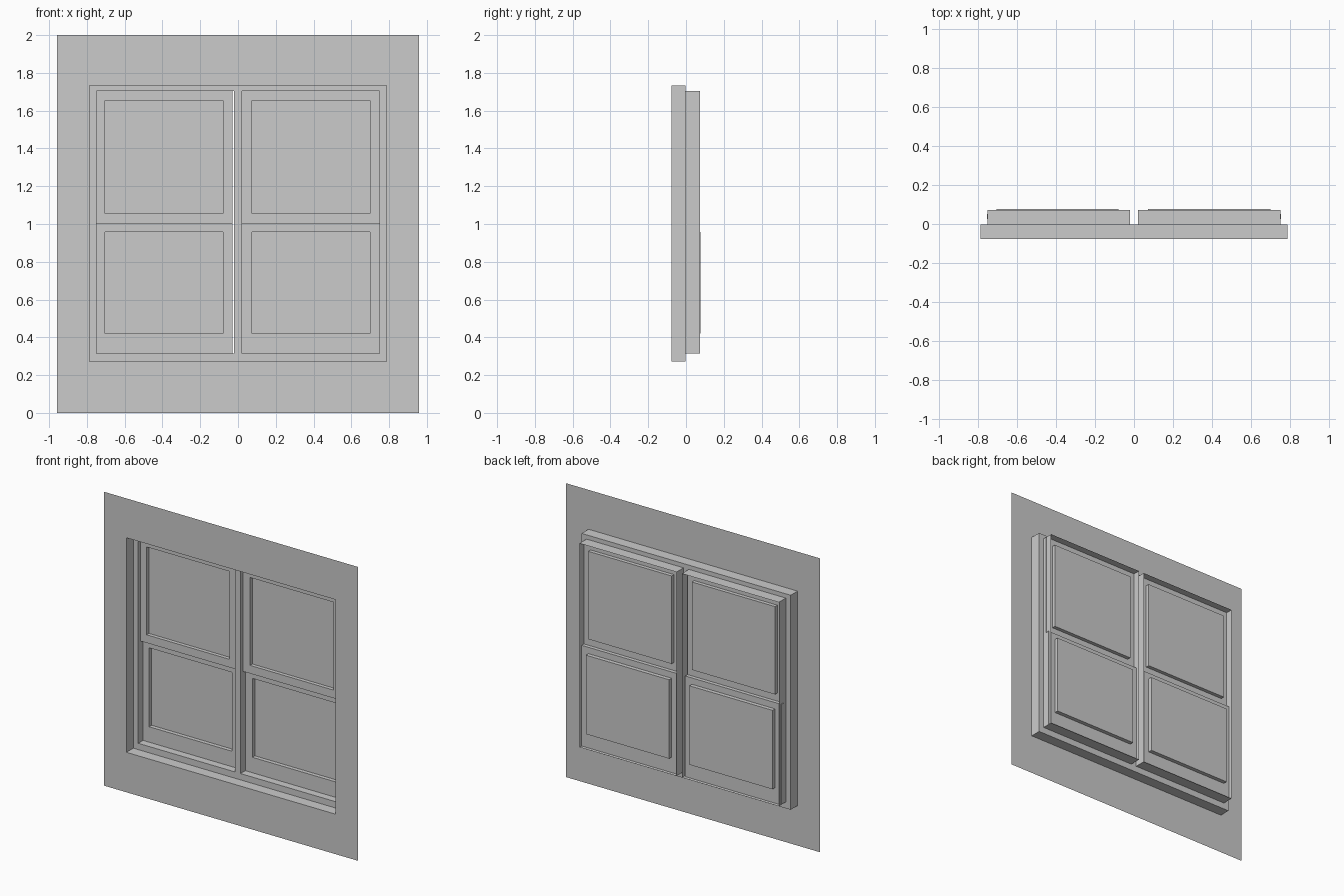
import bpy, bmesh

if "Cube" in bpy.data.objects:
    bpy.data.objects.remove(bpy.data.objects["Cube"])


def sheet(bm, y, outer, holes=()):
    """Front-facing flat sheet (x0, x1, z0, z1) at depth y with rectangular holes."""
    xs = sorted({v for r in (outer, *holes) for v in r[:2]})
    zs = sorted({v for r in (outer, *holes) for v in r[2:]})
    for a, b in zip(xs, xs[1:]):
        for c, d in zip(zs, zs[1:]):
            mx, mz = (a + b) / 2, (c + d) / 2
            if any(h[0] < mx < h[1] and h[2] < mz < h[3] for h in holes):
                continue
            bm.faces.new([bm.verts.new((x, y, z))
                          for x, z in ((a, c), (b, c), (b, d), (a, d))])


def tunnel(bm, y0, y1, r):
    """Four reveal walls facing into the opening."""
    a, b, c, d = r
    pts = [(a, c), (b, c), (b, d), (a, d)]
    for p, q in zip(pts, pts[1:] + pts[:1]):
        bm.faces.new([bm.verts.new(v) for v in (
            (p[0], y0, p[1]), (q[0], y0, q[1]), (q[0], y1, q[1]), (p[0], y1, p[1]))])


def finish(bm, name):
    bmesh.ops.remove_doubles(bm, verts=bm.verts, dist=1e-5)
    me = bpy.data.meshes.new(name)
    bm.to_mesh(me)
    bm.free()
    bpy.context.collection.objects.link(bpy.data.objects.new(name, me))


FRONT, MID, UPPER, LOWER, RIM, BACK = -0.076, -0.002, 0.025, 0.05, 0.073, 0.077
opening = (-0.787, 0.787, 0.272, 1.732)
bays = {"left": (-0.75, -0.02, 0.315, 1.703), "right": (0.02, 0.75, 0.315, 1.703)}

# Wall with the outer reveal
bm = bmesh.new()
sheet(bm, FRONT, (-0.957, 0.957, 0, 2), [opening])
tunnel(bm, FRONT, MID, opening)
finish(bm, "wall")

# Window frame with centre mullion and deep jambs
bm = bmesh.new()
sheet(bm, MID, opening, list(bays.values()))
for r in bays.values():
    tunnel(bm, MID, RIM, r)
finish(bm, "window_frame")

# Sashes: upper one forward, lower one set back, each with recessed glass
for side, (bx0, bx1, z0, z1) in bays.items():
    x0, x1 = (-0.753, -0.029) if side == "left" else (bx0, 0.753)
    gx0, gx1 = (-0.705, -0.08) if side == "left" else (0.073, 0.7)
    for level, y, za, zb, ga, gb in (("upper", UPPER, 1.0, z1, 1.055, 1.653),
                                     ("lower", LOWER, z0, 1.0, 0.42, 0.957)):
        glass = (gx0, gx1, ga, gb)
        depth = LOWER if level == "upper" else BACK
        bm = bmesh.new()
        sheet(bm, y, (x0, x1, za, zb), [glass])
        tunnel(bm, y, depth, glass)
        if level == "upper":  # meeting rail underside
            bm.faces.new([bm.verts.new(v) for v in (
                (x0, UPPER, za), (x0, LOWER, za), (x1, LOWER, za), (x1, UPPER, za))])
        finish(bm, f"{side}_{level}_sash")
        bm = bmesh.new()
        sheet(bm, depth, glass)
        finish(bm, f"{side}_{level}_glass")
